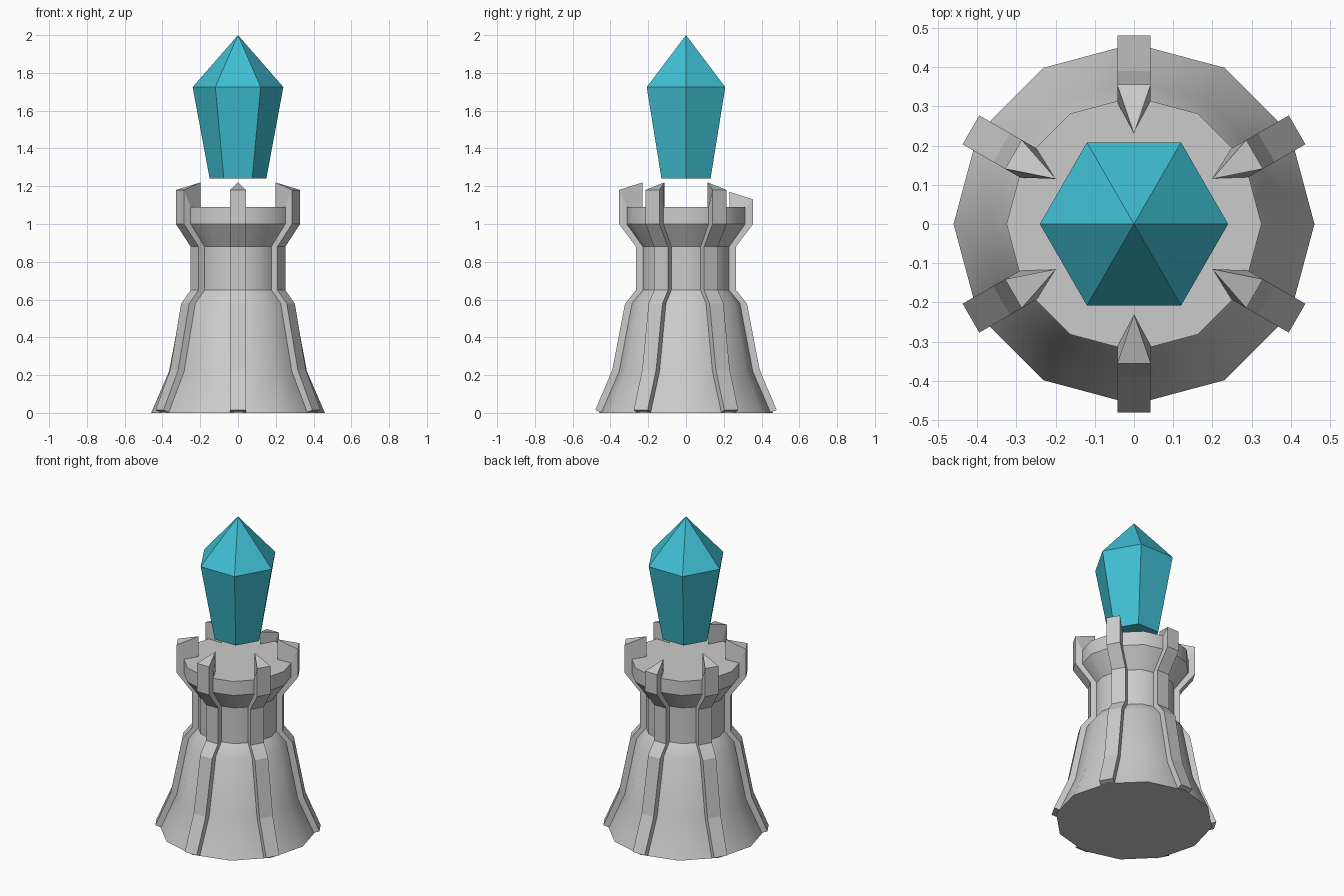
import bpy, bmesh
from math import cos, sin, pi, radians

if "Cube" in bpy.data.objects:
    bpy.data.objects.remove(bpy.data.objects["Cube"])


def make_object(name, bm):
    bmesh.ops.remove_doubles(bm, verts=bm.verts, dist=0.0005)
    bmesh.ops.recalc_face_normals(bm, faces=bm.faces)
    mesh = bpy.data.meshes.new(name)
    bm.to_mesh(mesh)
    bm.free()
    obj = bpy.data.objects.new(name, mesh)
    bpy.context.collection.objects.link(obj)
    return obj


def skin(bm, rings):
    """Join rings of points into a closed shell."""
    rings = [[bm.verts.new(p) for p in ring] for ring in rings]
    for a, b in zip(rings, rings[1:]):
        n = len(a)
        for i in range(n):
            j = (i + 1) % n
            bm.faces.new((a[i], a[j], b[j], b[i]))
    bm.faces.new(rings[0][::-1])
    bm.faces.new(rings[-1])


def lathe(name, profile, sides):
    bm = bmesh.new()
    skin(bm, [[(r * cos(2 * pi * i / sides), r * sin(2 * pi * i / sides), z)
               for i in range(sides)] for r, z in profile])
    return make_object(name, bm)


# Stone tower body, twelve-sided
tower = lathe("tower_body", [(0.46, 0), (0.365, 0.22), (0.297, 0.58), (0.24, 0.65),
                             (0.24, 0.88), (0.325, 1.0), (0.325, 1.09)], 12)
bpy.context.view_layer.objects.active = tower
tower.select_set(True)
bpy.ops.object.shade_smooth_by_angle(angle=radians(33))

# Six ribs following the tower wall, ending in pointed prongs
# rows: outer radius, outer z, mid radius, tip radius, inner z
HALF = 0.0425
ROWS = [(0.48, 0.015, 0.44, 0.43, 0.0), (0.39, 0.228, 0.33, 0.32, 0.21),
        (0.323, 0.578, 0.26, 0.25, 0.56), (0.265, 0.65, 0.21, 0.20, 0.64),
        (0.265, 0.88, 0.21, 0.20, 0.89), (0.355, 1.0, 0.29, 0.23, 1.02),
        (0.355, 1.08, 0.31, 0.23, 1.085), (0.355, 1.18, 0.355, 0.23, 1.22)]
for k in range(6):
    a = radians(30 + 60 * k)
    rows = list(ROWS)
    if k == 1:  # the back prong is a little shorter
        rows[-1] = (0.355, 1.13, 0.355, 0.23, 1.17)

    def place(r, t, z):
        return (r * cos(a) - t * sin(a), r * sin(a) + t * cos(a), z)

    rings = []
    for ro, zo, rm, rt, zi in rows:
        zm = zo if rm == ro else zi
        rings.append([place(ro, -HALF, zo), place(ro, HALF, zo), place(rm, HALF, zm),
                      place(rt, 0, zi), place(rm, -HALF, zm)])
    bm = bmesh.new()
    skin(bm, rings)
    make_object(f"rib_{k + 1}", bm)

# Floating six-sided crystal
crystal = lathe("crystal", [(0.15, 1.24), (0.24, 1.725), (0.0, 2.0)], 6)
teal = bpy.data.materials.new("teal_crystal")
teal.diffuse_color = (0.05, 0.52, 0.65, 1)
teal.use_nodes = True
teal.node_tree.nodes["Principled BSDF"].inputs["Base Color"].default_value = teal.diffuse_color
crystal.data.materials.append(teal)
